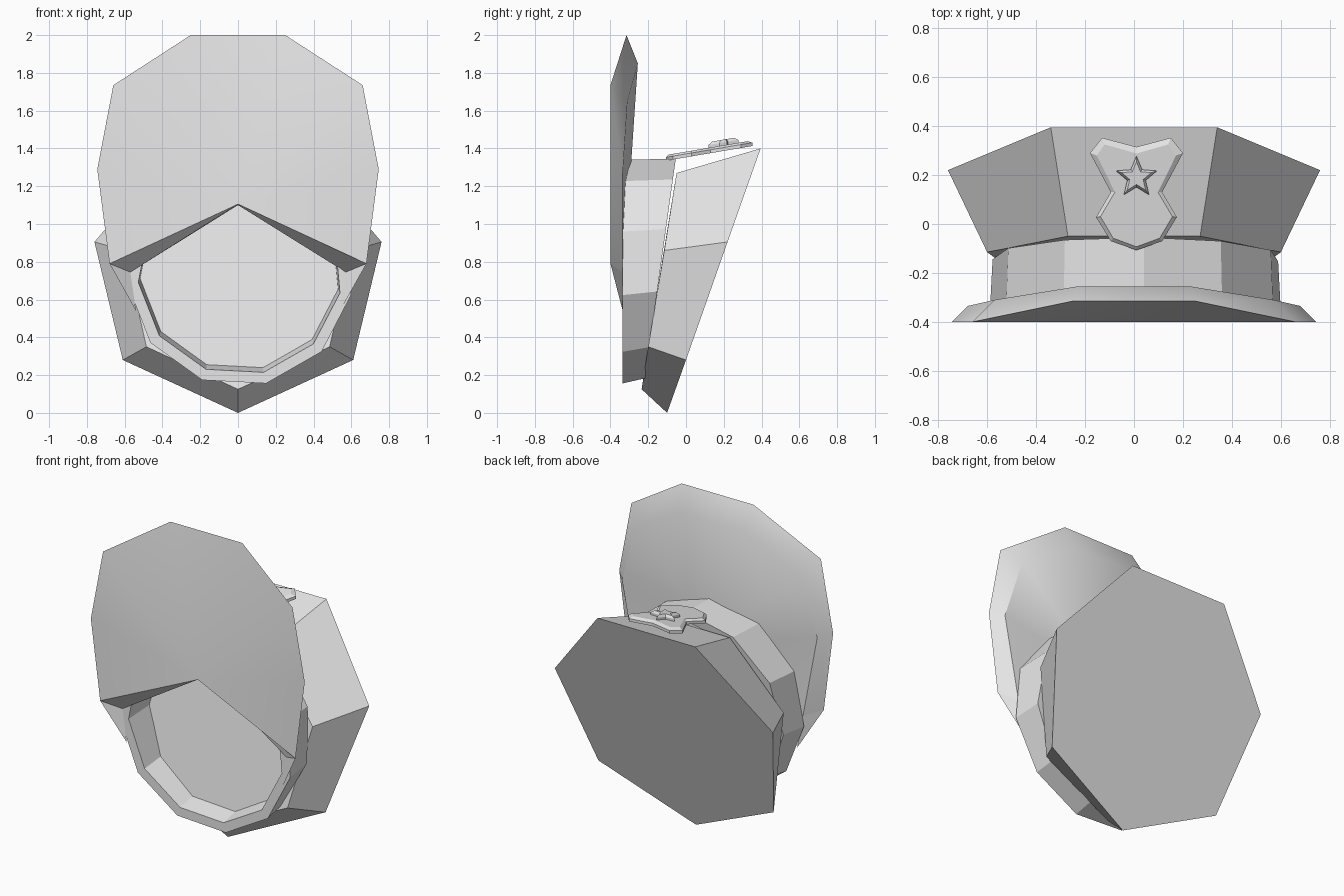
import bpy, bmesh, math
from mathutils import Vector

cube = bpy.data.objects.get("Cube")
if cube:
    bpy.data.objects.remove(cube, do_unlink=True)

grey = bpy.data.materials.new("plain_grey")
grey.use_nodes = True
GREY = (0.8, 0.8, 0.8, 1)
grey.diffuse_color = GREY
grey.node_tree.nodes["Principled BSDF"].inputs["Base Color"].default_value = GREY


def finish(name, bm):
    bmesh.ops.recalc_face_normals(bm, faces=bm.faces[:])
    mesh = bpy.data.meshes.new(name)
    bm.to_mesh(mesh)
    bm.free()
    mesh.materials.append(grey)
    obj = bpy.data.objects.new(name, mesh)
    bpy.context.collection.objects.link(obj)
    return obj


def add_ring(bm, points):
    return [bm.verts.new(p) for p in points]


def bridge(bm, a, b):
    n = len(a)
    for i in range(n):
        j = (i + 1) % n
        bm.faces.new((a[i], a[j], b[j], b[i]))


def fan(bm, ring, c):
    """Triangles from ring[c] to every edge that does not touch it."""
    n = len(ring)
    for i in range(1, n - 1):
        bm.faces.new((ring[c], ring[(c + i) % n], ring[(c + i + 1) % n]))


def mirrored(half, centre):
    return half + [centre] + [(-x, y, z) for x, y, z in reversed(half)]


# Crown: seven-sided flared block, closed at both ends
bm = bmesh.new()
wide = add_ring(bm, mirrored([(.34, .395, 1.4), (.76, .22, .905), (.61, 0, .28)], (0, -.1, 0)))
narrow = add_ring(bm, mirrored([(.27, -.05, 1.27), (.6, -.115, .86), (.485, -.2, .35)], (0, -.235, .125)))
bridge(bm, wide, narrow)
bm.faces.new(wide)
bm.faces.new(narrow)
finish("crown", bm)

# Band: eleven-sided open tube with a slanted rear edge
SIDES = 11


def band_ring(radius, height, rear):
    pts = []
    for i in range(SIDES):
        a = math.radians(87) - i * math.tau / SIDES
        x, z = .01 + radius * math.cos(a), height + radius * math.sin(a)
        pts.append((x, -.055 - (1.34 - z) * .14 if rear else -.335, z))
    return pts


bm = bmesh.new()
rings = [add_ring(bm, band_ring(*args)) for args in
         ((.6, .74, False), (.59, .757, True), (.53, .757, True), (.54, .74, False))]
for i in range(4):
    bridge(bm, rings[i], rings[(i + 1) % 4])
finish("band", bm)

# Visor: curved shield with a notch where it meets the band
bm = bmesh.new()
front = add_ring(bm, mirrored([(.25, -.315, 2), (.66, -.4, 1.735), (.745, -.4, 1.29), (.68, -.4, .79)],
                              (0, -.4, 1.105)))
back = add_ring(bm, mirrored([(.23, -.255, 1.85), (.57, -.31, 1.65), (.68, -.335, 1.27), (.57, -.335, .745)],
                             (0, -.305, 1.1)))
bridge(bm, front, back)
fan(bm, front, 4)
fan(bm, back, 4)
# Small pointed ends reaching down beside the band
for side, tip, above in ((1, 3, 2), (-1, 5, 6)):
    point = bm.verts.new((side * .54, -.335, .54))
    bm.faces.new((front[tip], back[tip], point))
    bm.faces.new((back[above], back[tip], point))
visor = finish("visor", bm)
bpy.ops.object.select_all(action='DESELECT')
visor.select_set(True)
bpy.context.view_layer.objects.active = visor
bpy.ops.object.shade_smooth_by_angle(angle=math.radians(35))


# Badge pieces: tilted plates with a bevelled upper rim
def plate(name, outline, inner, base, rim, top):
    def lift(points, h):
        return [(x + .01, y, 1.353 + .17 * y + h) for x, y in points]
    bm = bmesh.new()
    low, mid = add_ring(bm, lift(outline, base)), add_ring(bm, lift(outline, rim))
    high = add_ring(bm, lift(inner, top))
    bridge(bm, low, mid)
    bridge(bm, mid, high)
    bm.faces.new(low)
    bm.faces.new(high)
    finish(name, bm)


def shield(half, bottom, top):
    return [top] + half + [bottom] + [(-x, y) for x, y in reversed(half)]


plate("badge_shield",
      shield([(.14, .352), (.19, .29), (.105, .13), (.165, .028), (.105, -.07)], (0, -.107), (0, .315)),
      shield([(.13, .325), (.162, .28), (.088, .13), (.147, .03), (.095, -.058)], (0, -.093), (0, .288)),
      0, .018, .03)


def star(radius):
    pts = []
    for i in range(10):
        a = math.pi / 2 + i * math.tau / 10
        r = radius * (.45 if i % 2 else 1)
        pts.append((r * math.cos(a), .19 + r * math.sin(a)))
    return pts


plate("badge_star", star(.088), star(.064), .03, .045, .06)
